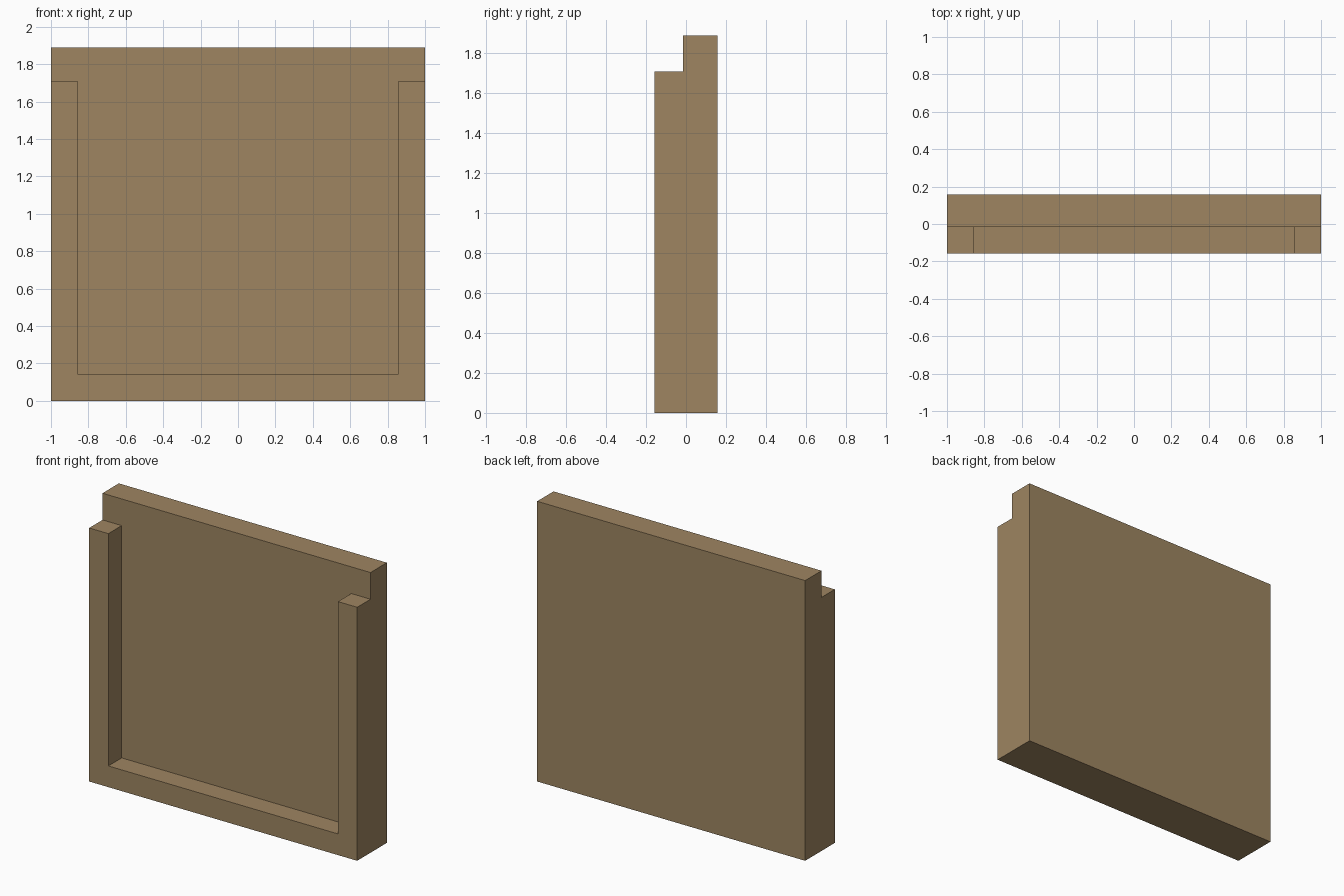
import bpy, bmesh

if "Cube" in bpy.data.objects:
    bpy.data.objects.remove(bpy.data.objects["Cube"])

wood = bpy.data.materials.new("tan_wood")
wood.diffuse_color = (0.342, 0.235, 0.120, 1)
wood.use_nodes = True
wood.node_tree.nodes["Principled BSDF"].inputs["Base Color"].default_value = wood.diffuse_color


def extrude_profile(name, pts, y0, y1):
    """Extrude an x-z outline from y0 (front) to y1 (back)."""
    bm = bmesh.new()
    face = bm.faces.new([bm.verts.new((x, y0, z)) for x, z in pts])
    geo = bmesh.ops.extrude_face_region(bm, geom=[face])["geom"]
    moved = [v for v in geo if isinstance(v, bmesh.types.BMVert)]
    bmesh.ops.translate(bm, verts=moved, vec=(0, y1 - y0, 0))
    bmesh.ops.recalc_face_normals(bm, faces=bm.faces)
    mesh = bpy.data.meshes.new(name)
    bm.to_mesh(mesh)
    bm.free()
    mesh.materials.append(wood)
    obj = bpy.data.objects.new(name, mesh)
    bpy.context.collection.objects.link(obj)
    return obj


W, H = 1.0, 1.89           # half width and height of the panel
RIM, RIM_TOP = 0.143, 1.71  # rim width and height of its posts
FRONT, JOINT, BACK = -0.158, -0.016, 0.158

# Thick back panel
extrude_profile("back_panel", [(-W, 0), (W, 0), (W, H), (-W, H)], JOINT, BACK)

# U-shaped rim on the front, open at the top
half = [(W, 0), (W, RIM_TOP), (W - RIM, RIM_TOP), (W - RIM, RIM)]
extrude_profile("front_rim", half + [(-x, z) for x, z in reversed(half)], FRONT, JOINT)
